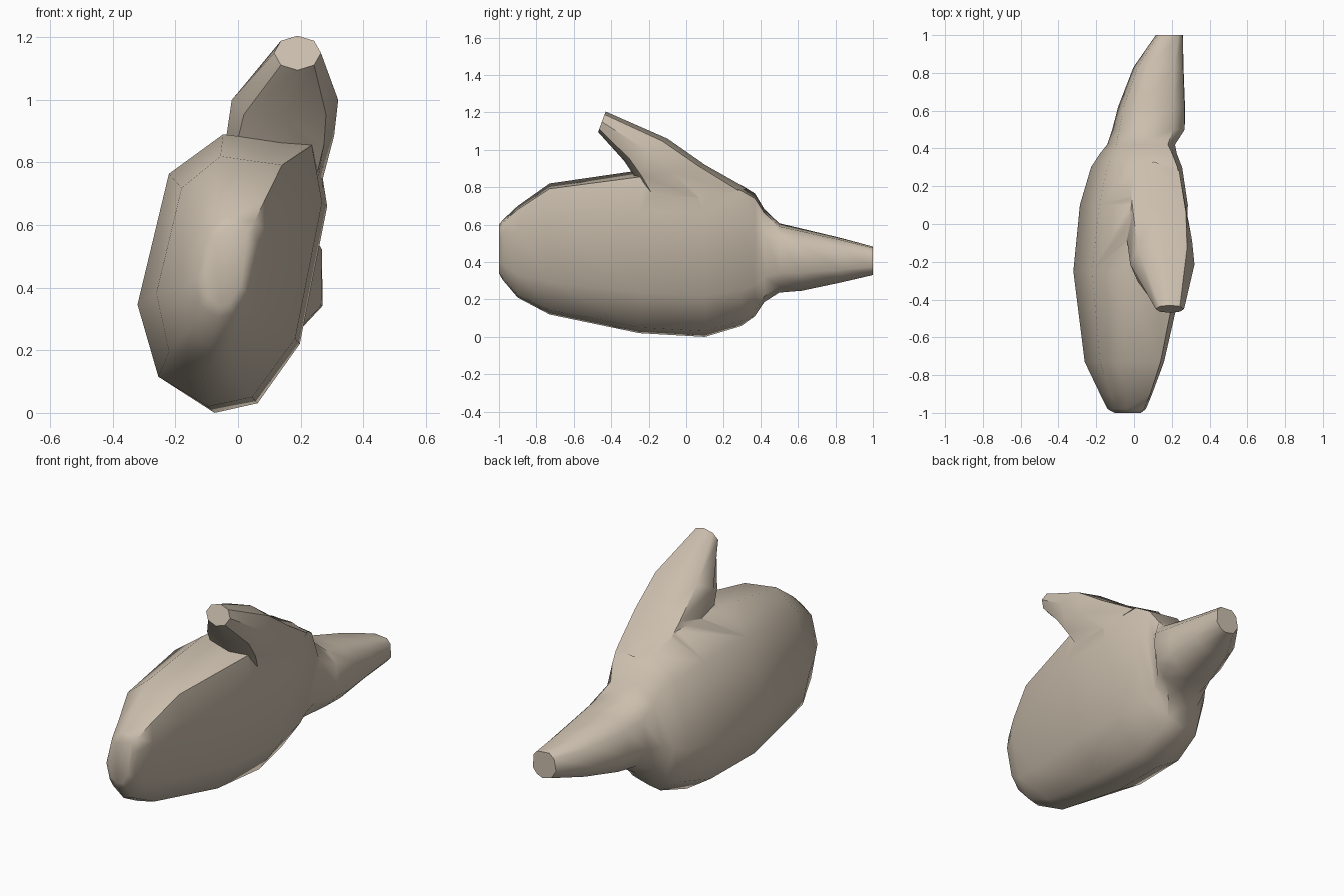
import bpy, bmesh, math
from mathutils import Vector

if "Cube" in bpy.data.objects:
    bpy.data.objects.remove(bpy.data.objects["Cube"])

stone = bpy.data.materials.new("tan_stone")
stone.diffuse_color = (0.60, 0.52, 0.42, 1)
stone.use_nodes = True
stone.node_tree.nodes["Principled BSDF"].inputs["Base Color"].default_value = stone.diffuse_color


def loft(name, rings):
    """Skin a list of equal-length rings and cap both ends."""
    bm = bmesh.new()
    vs = [[bm.verts.new(p) for p in ring] for ring in rings]
    n = len(vs[0])
    for a, b in zip(vs, vs[1:]):
        for i in range(n):
            j = (i + 1) % n
            bm.faces.new((a[i], a[j], b[j], b[i]))
    bm.faces.new(vs[0])
    bm.faces.new(vs[-1])
    bmesh.ops.recalc_face_normals(bm, faces=bm.faces)
    me = bpy.data.meshes.new(name)
    bm.to_mesh(me)
    bm.free()
    me.materials.append(stone)
    ob = bpy.data.objects.new(name, me)
    bpy.context.collection.objects.link(ob)
    return ob


# body cross-section, flat-sided and bevelled, before leaning
SECTION = [(-1, -.25), (-1, .71), (-.46, 1), (.64, .92), (.93, .5),
           (1, -.5), (.65, -.93), (.14, -1), (-.54, -.78)]


def body_ring(y, cx, cz, w, h, lean, rnd):
    ring = []
    for i, (u, v) in enumerate(SECTION):
        d = math.hypot(u, v)
        u += (u / d - u) * rnd          # blend towards a round section
        v += (v / d - v) * rnd
        ring.append(Vector((cx + w * u + lean * h * v, y, cz + h * v)))
    return ring


# slab body narrowing into the tail: y, cx, cz, half width, half height, lean, roundness
STATIONS = [
    (-1.0, -.035, .47, .06, .13, .24, 0),
    (-.98, -.04, .465, .09, .16, .24, 0),
    (-.90, -.045, .455, .12, .245, .24, 0),
    (-.73, -.055, .47, .185, .35, .24, 0),
    (-.25, -.03, .455, .265, .435, .24, 0),
    (.10, -.005, .44, .255, .44, .24, 0),
    (.30, .01, .435, .215, .375, .24, 0),
    (.37, .02, .44, .185, .33, .22, .1),
    (.42, .04, .44, .175, .255, .15, .5),
    (.50, .085, .43, .205, .195, .03, 1),
    (.62, .10, .42, .19, .175, 0, 1),
    (.83, .135, .415, .142, .125, 0, 1),
    (1.0, .19, .41, .077, .08, 0, 1),
]
body = loft("body_and_tail", [body_ring(*s) for s in STATIONS])


def soft(c, p):
    return math.copysign(abs(c) ** p, c)


def horn_ring(low, high, cx, w, p, n=8):
    """Oval ring spanning two points of the side profile; small p is squarer."""
    a, b = Vector((cx, *low)), Vector((cx, *high))
    mid, half = (a + b) / 2, (b - a) / 2
    return [mid + half * soft(math.cos(t), p)
            + Vector((w * soft(math.sin(t), p), 0, 0))
            for t in (2 * math.pi * i / n for i in range(n))]


# horn on top, sweeping up towards the front
horn = loft("horn", [
    horn_ring((-.47, 1.095), (-.43, 1.205), .19, .075, 1),
    horn_ring((-.33, .94), (-.10, 1.06), .15, .17, .75),
    horn_ring((-.27, .85), (.10, .92), .135, .172, .6),
    horn_ring((-.20, .70), (.33, .79), .105, .165, .6),
])

# merge horn and body into one skin
mod = body.modifiers.new("merge_horn", 'BOOLEAN')
mod.operation = 'UNION'
mod.solver = 'EXACT'
mod.object = horn
bpy.ops.object.select_all(action='DESELECT')
body.select_set(True)
bpy.context.view_layer.objects.active = body
bpy.ops.object.modifier_apply(modifier=mod.name)
bpy.data.objects.remove(horn)
bpy.ops.object.shade_smooth_by_angle(angle=math.radians(48))
